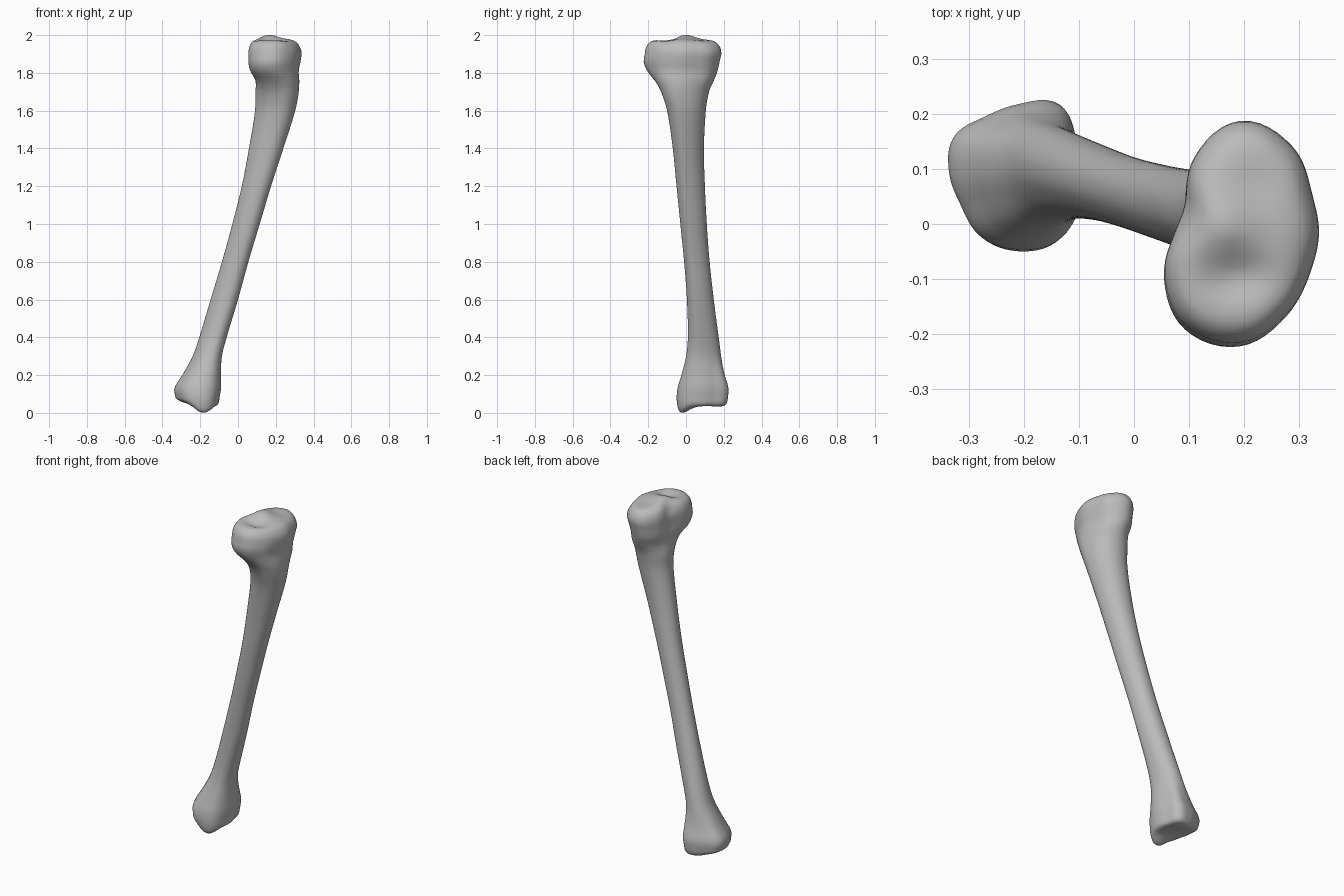
import bpy
import bmesh
from math import cos, sin, pi, exp, floor

cube = bpy.data.objects.get("Cube")
if cube:
    bpy.data.objects.remove(cube)

SIDES = 72

# Outline radii every 30 degrees, counter-clockwise from +x
HEAD = [.143, .15, .187, .208, .165, .116, .12, .16, .2, .205, .173, .147]
SHAFT = [.95, .9, .92, .95, 1, 1, .93, .86, .88, .95, 1.09, 1.09]
ANKLE = [.118, .12, .147, .127, .12, .133, .123, .118, .134, .14, .143, .127]

# Extents along the bone: z, x min, x max, y min, y max
STATIONS = [
    (.08, -.33, -.098, -.05, .222), (.13, -.337, -.09, -.045, .225),
    (.2, -.295, -.09, -.025, .207), (.3, -.24, -.085, 0, .187),
    (.4, -.205, -.06, .01, .173), (.6, -.145, 0, .005, .147),
    (.8, -.085, .055, -.01, .125), (1, -.03, .115, -.03, .11),
    (1.2, .02, .175, -.05, .1), (1.4, .058, .24, -.07, .095),
    (1.6, .09, .303, -.1, .105), (1.7, .09, .322, -.133, .122),
    (1.76, .085, .326, -.17, .148), (1.81, .062, .322, -.207, .167),
    (1.86, .055, .331, -.224, .178), (1.9, .055, .337, -.218, .188),
]


def smooth(a, b, v):
    t = min(1, max(0, (v - a) / (b - a)))
    return t * t * (3 - 2 * t)


def cubic(a, b, c, d, t):
    return b + t / 2 * (c - a + t * (2 * a - 5 * b + 4 * c - d + t * (3 * (b - c) + d - a)))


def outline(radii):
    """Smooth closed outline, scaled to fill the square from 0 to 1."""
    pts = []
    for i in range(SIDES):
        u = i * 12 / SIDES
        k = floor(u)
        r = cubic(*(radii[(k + j) % 12] for j in (-1, 0, 1, 2)), u - k)
        pts.append((r * cos(u * pi / 6), r * sin(u * pi / 6)))
    lo = [min(p[a] for p in pts) for a in (0, 1)]
    hi = [max(p[a] for p in pts) for a in (0, 1)]
    return [[(p[a] - lo[a]) / (hi[a] - lo[a]) for a in (0, 1)] for p in pts]


head, shaft, ankle = outline(HEAD), outline(SHAFT), outline(ANKLE)


def extents(z):
    """Smoothly interpolated extents at height z."""
    i = max(k for k in range(len(STATIONS) - 1) if STATIONS[k][0] <= z)
    p, q = STATIONS[i], STATIONS[i + 1]
    o, s = STATIONS[max(i - 1, 0)], STATIONS[min(i + 2, len(STATIONS) - 1)]
    h = q[0] - p[0]
    t = (z - p[0]) / h
    out = []
    for a in range(1, 5):
        m = (q[a] - o[a]) / (q[0] - o[0]) * h
        n = (s[a] - p[a]) / (s[0] - p[0]) * h
        d = q[a] - p[a]
        out.append(p[a] + t * (m + t * (3 * d - 2 * m - n + t * (m + n - 2 * d))))
    return out


def ring(z):
    x0, x1, y0, y1 = extents(z)
    w, v = smooth(1.66, 1.86, z), 1 - smooth(.12, .36, z)
    pts = []
    for h, s, a in zip(head, shaft, ankle):
        u = [s[k] + w * (h[k] - s[k]) + v * (a[k] - s[k]) for k in (0, 1)]
        pts.append((x0 + u[0] * (x1 - x0), y0 + u[1] * (y1 - y0), z))
    return pts


def bump(x, y, cx, cy, rx, ry):
    return exp(-((x - cx) / rx) ** 2 - ((y - cy) / ry) ** 2)


def plateau(x, y, s):
    """Relief of the knee end: central ridge, hollow and rear notch."""
    return ((1 - s ** 4) * (.022 * bump(x, y, .165, .0, .06, .06)
                            - .024 * bump(x, y, .19, -.1, .07, .045)
                            - .01 * bump(x, y, .23, .08, .06, .06))
            - .02 * bump(x, y, .08, .02, .03, .04) - .12 * max(0, x - .24) * s)


def socket(x, y, s):
    """Relief of the ankle end: low front knob, raised outer edge."""
    return (.34 * max(0, -.21 - x) * (1 - .25 * s)
            - .034 * bump(x, y, -.18, -.025, .055, .05)
            + .008 * bump(x, y, -.2, .1, .07, .06))


def cap(base, levels, centre, relief, amount):
    """Shrinking rings that close one end."""
    rings = []
    for (s, z), k in zip(levels, amount):
        pts = []
        for x, y, _ in base:
            px, py = centre[0] + s * (x - centre[0]), centre[1] + s * (y - centre[1])
            pts.append((px, py, z + k * relief(px, py, s)))
        rings.append(pts)
    return rings


body = [ring(.08 + .02 * i) for i in range(91)] + [ring(1.899)]

top_levels = [(.99, 1.92), (.965, 1.936), (.925, 1.95), (.87, 1.962), (.8, 1.97),
              (.7, 1.976), (.6, 1.979), (.5, 1.98), (.4, 1.98), (.3, 1.98),
              (.2, 1.98), (.1, 1.98), (.02, 1.98)]
low_levels = [(.985, .064), (.955, .051), (.91, .042), (.85, .037), (.77, .034),
              (.67, .032), (.55, .031), (.43, .03), (.3, .03), (.17, .03), (.02, .03)]
top = cap(body[-1], top_levels, (.19, -.02), plateau, [.3, .7] + [1] * 11)
low = cap(body[0], low_levels, (-.21, .08), socket, [.4, .75] + [1] * 9)
rings = low[::-1] + body + top

# Skin the rings into one closed surface
bm = bmesh.new()
rows = [[bm.verts.new(p) for p in r] for r in rings]
for a, b in zip(rows, rows[1:]):
    for i in range(SIDES):
        j = (i + 1) % SIDES
        bm.faces.new((a[i], a[j], b[j], b[i]))
bm.faces.new(rows[0][::-1])
bm.faces.new(rows[-1])
for f in bm.faces:
    f.smooth = True
mesh = bpy.data.meshes.new("shin_bone")
bm.to_mesh(mesh)
bm.free()

bone = bpy.data.objects.new("shin_bone", mesh)
bpy.context.collection.objects.link(bone)

# Plain grey finish
grey = bpy.data.materials.new("bone_grey")
grey.use_nodes = True
colour = (.5, .5, .5, 1)
grey.diffuse_color = colour
grey.node_tree.nodes["Principled BSDF"].inputs["Base Color"].default_value = colour
mesh.materials.append(grey)
